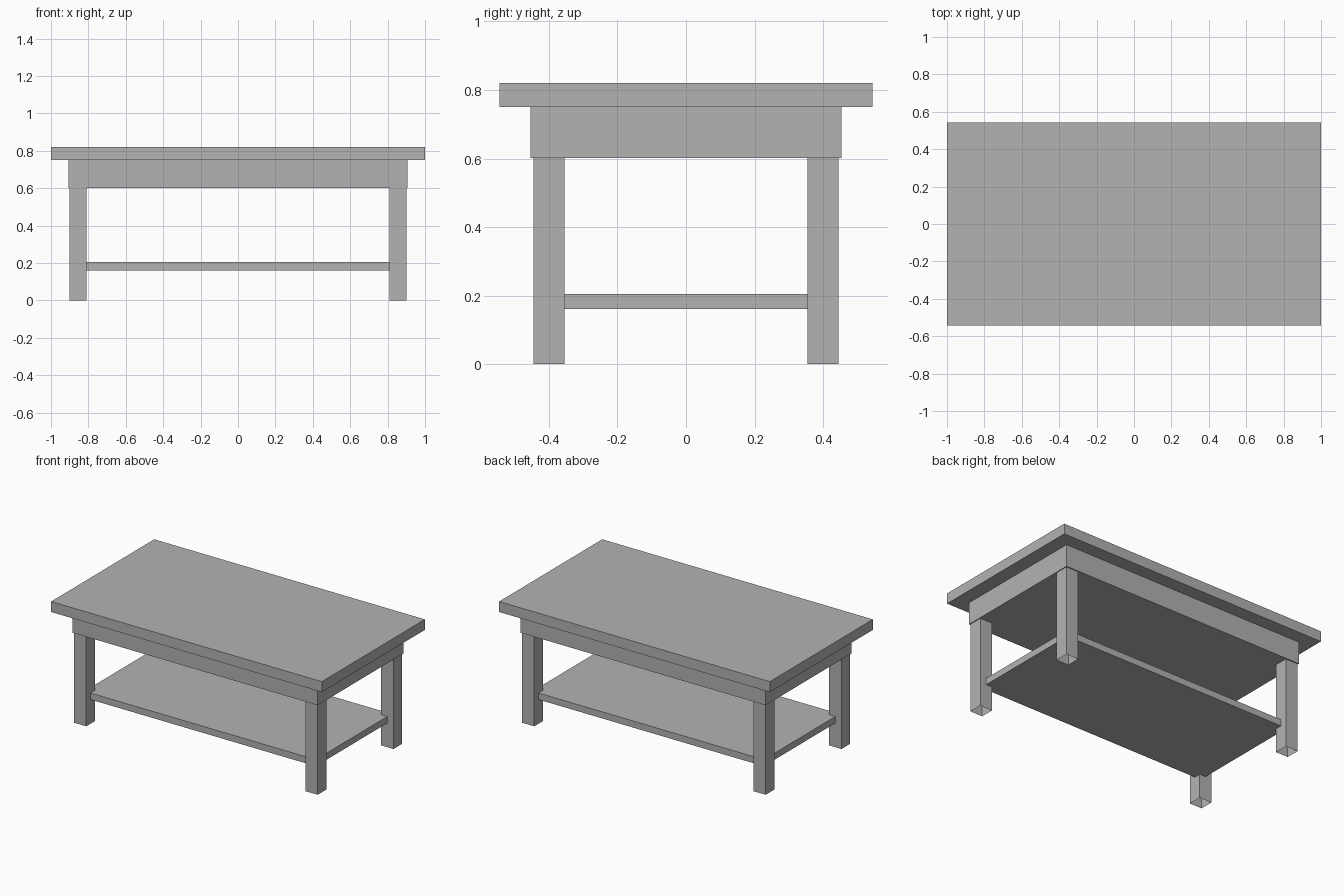
import bpy
import bmesh
from mathutils import Matrix, Vector

if "Cube" in bpy.data.objects:
    bpy.data.objects.remove(bpy.data.objects["Cube"])

grey = bpy.data.materials.new("plain_grey")
grey.diffuse_color = (0.448, 0.448, 0.448, 1)
grey.use_nodes = True
grey.node_tree.nodes["Principled BSDF"].inputs["Base Color"].default_value = grey.diffuse_color


def box(name, half_x, half_y, z0, z1, centre=(0, 0), open_bottom=False):
    """Upright block from half sizes and a height range."""
    bm = bmesh.new()
    size = Matrix.Diagonal((2 * half_x, 2 * half_y, z1 - z0, 1))
    place = Matrix.Translation(Vector((centre[0], centre[1], (z0 + z1) / 2)))
    bmesh.ops.create_cube(bm, size=1, matrix=place @ size)
    if open_bottom:
        bm.normal_update()
        under = [f for f in bm.faces if f.normal.z < -0.5]
        bmesh.ops.delete(bm, geom=under, context='FACES_ONLY')
    mesh = bpy.data.meshes.new(name)
    bm.to_mesh(mesh)
    bm.free()
    mesh.materials.append(grey)
    obj = bpy.data.objects.new(name, mesh)
    bpy.context.collection.objects.link(obj)
    return obj


# Table top and the apron under it
box("table_top", 1.0, 0.544, 0.75, 0.82)
box("apron", 0.906, 0.453, 0.602, 0.75)

# Lower shelf, its corners reaching the leg centres
box("shelf", 0.855, 0.40, 0.161, 0.205)

# Four hollow legs, open underneath
for side_x, x in (("left", -0.855), ("right", 0.855)):
    for side_y, y in (("front", -0.40), ("back", 0.40)):
        box(f"{side_y}_{side_x}_leg", 0.0455, 0.0455, 0, 0.602, (x, y), open_bottom=True)
